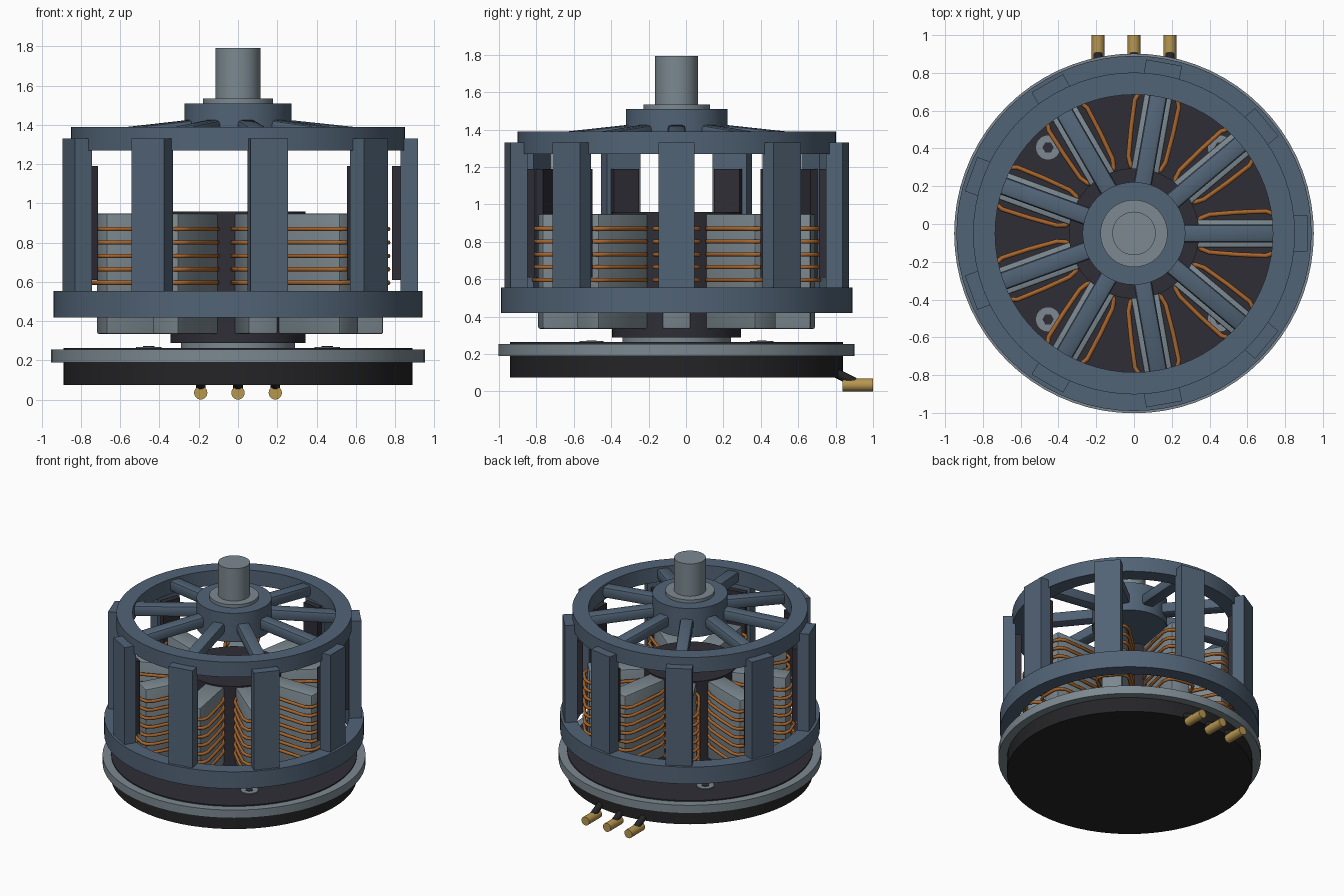
import bpy, bmesh, math
from mathutils import Matrix, Vector

if "Cube" in bpy.data.objects:
    bpy.data.objects.remove(bpy.data.objects["Cube"], do_unlink=True)

CENTRE = Vector((0, -0.05, 0))
COUNT = 9


def material(name, r, g, b):
    m = bpy.data.materials.new(name)
    m.use_nodes = True
    m.diffuse_color = (r, g, b, 1)
    bsdf = next(n for n in m.node_tree.nodes if n.type == "BSDF_PRINCIPLED")
    bsdf.inputs["Base Color"].default_value = (r, g, b, 1)
    bsdf.inputs["Roughness"].default_value = 0.6
    return m


BLUE = material("slate blue", 0.083, 0.125, 0.18)
STEEL = material("steel grey", 0.2, 0.25, 0.28)
DARK = material("dark charcoal", 0.028, 0.027, 0.037)
BLACK = material("base black", 0.018, 0.018, 0.02)
COPPER = material("copper", 0.39, 0.13, 0.025)
GOLD = material("gold", 0.48, 0.31, 0.08)


def mesh_from(bm, name, mat):
    bmesh.ops.recalc_face_normals(bm, faces=bm.faces)
    me = bpy.data.meshes.new(name)
    bm.to_mesh(me)
    bm.free()
    me.materials.append(mat)
    me.shade_smooth()
    me.set_sharp_from_angle(angle=math.radians(30))
    return me


def place(name, data, loc=CENTRE, angle=0.0):
    ob = bpy.data.objects.new(name, data)
    ob.location = loc
    ob.rotation_euler.z = angle
    bpy.context.collection.objects.link(ob)
    return ob


def around(name, data):
    for i in range(COUNT):
        place(f"{name}_{i + 1}", data, angle=i * math.tau / COUNT)


def disc(name, radius, z0, z1, mat, inner=0.0, loc=CENTRE, segs=72):
    """Turned disc, or a ring when inner is above zero."""
    bm = bmesh.new()
    pts = [(inner, z0), (radius, z0), (radius, z1), (inner, z1)]
    vs = [bm.verts.new((r, 0, z)) for r, z in pts]
    es = [bm.edges.new((vs[i], vs[i + 1])) for i in range(3)]
    if inner:
        es.append(bm.edges.new((vs[3], vs[0])))
    bmesh.ops.spin(bm, geom=vs + es, axis=(0, 0, 1), cent=(0, 0, 0),
                   angle=math.tau, steps=segs, use_duplicate=False)
    bmesh.ops.remove_doubles(bm, verts=bm.verts, dist=1e-4)
    return place(name, mesh_from(bm, name, mat), loc)


def box(name, x0, x1, half, z0, z1, mat, bevel=0.0, drop=0.0):
    """Box lying along the radial x axis; drop lowers its outer end."""
    bm = bmesh.new()
    bmesh.ops.create_cube(bm, size=1)
    for v in bm.verts:
        v.co = ((x0 + x1) / 2 + v.co.x * (x1 - x0), v.co.y * 2 * half,
                (z0 + z1) / 2 + v.co.z * (z1 - z0) - (drop if v.co.x > 0 else 0))
    if bevel:
        bmesh.ops.bevel(bm, geom=bm.edges[:], offset=bevel, segments=2,
                        affect="EDGES", profile=0.5)
    return mesh_from(bm, name, mat)


def rod(name, a, b, radius, mat):
    """Round bar between two points."""
    a, b = Vector(a), Vector(b)
    turn = (b - a).to_track_quat("Z", "Y").to_matrix().to_4x4()
    bm = bmesh.new()
    bmesh.ops.create_cone(bm, cap_ends=True, segments=20, radius1=radius,
                          radius2=radius, depth=(b - a).length,
                          matrix=Matrix.Translation((a + b) / 2) @ turn)
    return place(name, mesh_from(bm, name, mat), (0, 0, 0))


# Base plates and stator core
disc("base_plate", 0.89, 0.075, 0.2, BLACK)
disc("base_rim", 0.952, 0.19, 0.255, STEEL)
disc("base_cover", 0.89, 0.25, 0.264, DARK)
disc("bearing_boss", 0.29, 0.255, 0.3, STEEL)
disc("stator_core", 0.345, 0.29, 0.96, DARK)

# Screws with hexagonal sockets
for sx in (-1, 1):
    for sy in (-1, 1):
        spot = CENTRE + Vector((sx, sy, 0)) * 0.455
        disc("screw_head", 0.064, 0.26, 0.27, STEEL, loc=spot, segs=24)
        disc("screw_socket", 0.03, 0.262, 0.273, DARK, loc=spot, segs=6)

# Stator teeth
around("stator_tooth", box("stator_tooth", 0.3, 0.74, 0.075, 0.335, 0.95, STEEL, 0.01))

# Copper windings: stacked loops around each tooth
side = [(0.33, 0.05), (0.355, 0.082), (0.4, 0.1), (0.55, 0.112),
        (0.7, 0.118), (0.745, 0.1), (0.765, 0.06)]
loop = side + [(x, -y) for x, y in reversed(side)]
coil = bpy.data.curves.new("winding", "CURVE")
coil.dimensions = "3D"
coil.bevel_depth = 0.0125
coil.bevel_resolution = 1
coil.materials.append(COPPER)
for level in range(7):
    sp = coil.splines.new("POLY")
    sp.points.add(len(loop) - 1)
    for p, (x, y) in zip(sp.points, loop):
        p.co = (x, y, 0.87 - level * 0.0685, 1)
    sp.use_cyclic_u = True
    sp.use_smooth = True
around("winding", coil)

# Rotor cage
disc("lower_ring", 0.94, 0.42, 0.555, BLUE, inner=0.83)
disc("upper_ring", 0.852, 1.27, 1.39, BLUE, inner=0.735)
around("cage_pillar", box("cage_pillar", 0.827, 0.918, 0.096, 0.5, 1.33, BLUE))
around("magnet", box("magnet", 0.785, 0.828, 0.072, 0.61, 1.19, DARK))
around("spoke", box("spoke", 0.2, 0.79, 0.048, 1.345, 1.432, BLUE, 0.02, drop=0.063))

# Hub and shaft
disc("hub", 0.272, 1.28, 1.51, BLUE)
disc("shaft_collar", 0.178, 1.5, 1.535, STEEL)
disc("shaft", 0.115, 1.3, 1.793, STEEL, segs=48)

# Power leads at the back
for x in (-0.19, 0, 0.19):
    rod("lead", (x, 0.77, 0.115), (x, 0.9, 0.05), 0.025, BLACK)
    rod("connector", (x, 0.837, 0.035), (x, 1.0, 0.035), 0.034, GOLD)
